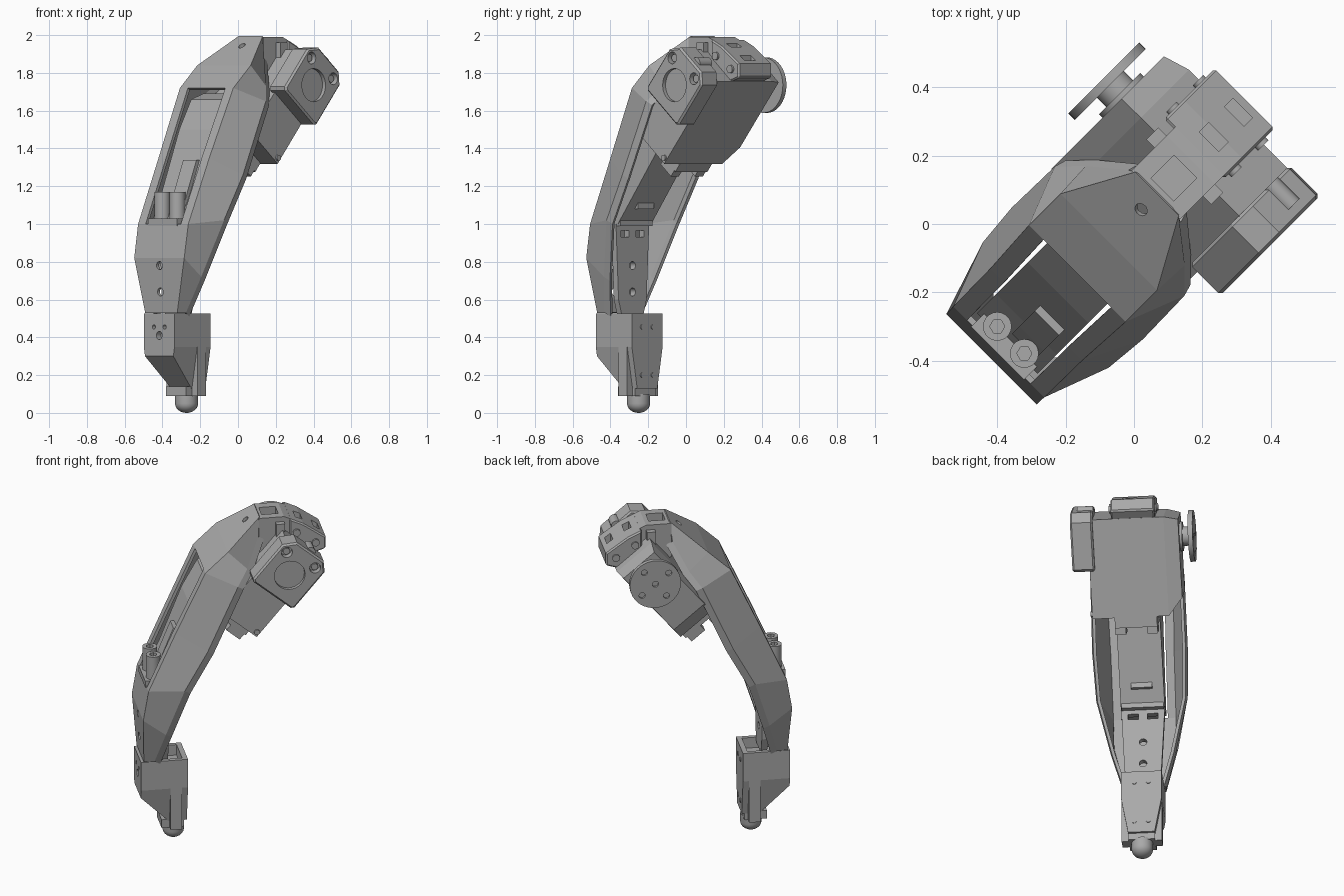
import bpy, bmesh, math
from mathutils import Vector

if "Cube" in bpy.data.objects:
    bpy.data.objects.remove(bpy.data.objects["Cube"])

grey = bpy.data.materials.new("plain grey")
grey.use_nodes = True
COLOUR = (0.4, 0.4, 0.4, 1)
grey.diffuse_color = COLOUR
grey.node_tree.nodes["Principled BSDF"].inputs["Base Color"].default_value = COLOUR

R = math.sqrt(0.5)
MID = -0.015          # sideways centre of the limb
AXIS = (0.24, 1.735)  # motor axis in the limb plane
TILT = math.radians(50)


def world(p, q, z):
    """p runs along the limb plane, q across it; the limb stands at 45 degrees."""
    return Vector(((p + q) * R, (p - q) * R, z))


def soften(ob):
    bpy.ops.object.select_all(action='DESELECT')
    ob.select_set(True)
    bpy.context.view_layer.objects.active = ob
    bpy.ops.object.shade_smooth_by_angle(angle=math.radians(35))


def finish(name, bm):
    bmesh.ops.recalc_face_normals(bm, faces=bm.faces)
    mesh = bpy.data.meshes.new(name)
    bm.to_mesh(mesh)
    bm.free()
    mesh.materials.append(grey)
    ob = bpy.data.objects.new(name, mesh)
    bpy.context.scene.collection.objects.link(ob)
    return ob


def loft(name, rings):
    """Closed solid through rings of (p, q, z) points."""
    bm = bmesh.new()
    loops = [[bm.verts.new(world(*c)) for c in ring] for ring in rings]
    n = len(loops[0])
    for a, b in zip(loops, loops[1:]):
        for i in range(n):
            bm.faces.new((a[i], a[(i + 1) % n], b[(i + 1) % n], b[i]))
    bm.faces.new(loops[0])
    bm.faces.new(loops[-1])
    return finish(name, bm)


def prism(name, outline, q0, q1):
    return loft(name, [[(p, q, z) for p, z in outline] for q in (q0, q1)])


def box(name, p0, p1, q0, q1, z0, z1):
    return prism(name, [(p0, z0), (p1, z0), (p1, z1), (p0, z1)], q0, q1)


def tilted(points):
    """Motor outline points (along, across) turned into (p, z)."""
    c, s = math.cos(TILT), math.sin(TILT)
    return [(AXIS[0] + a * c + b * s, AXIS[1] + a * s - b * c) for a, b in points]


def rod(name, start, end, radii, n=24):
    """Turned part from start to end; radii are (fraction, radius) pairs."""
    a, d = Vector(start), Vector(end) - Vector(start)
    u = d.orthogonal().normalized()
    v = d.normalized().cross(u)
    turn = [2 * math.pi * i / n for i in range(n)]
    ob = loft(name, [[a + d * f + (u * math.cos(t) + v * math.sin(t)) * r for t in turn]
                     for f, r in radii])
    soften(ob)
    return ob


def pin(name, start, end, r, n=20):
    return rod(name, start, end, [(0, r), (1, r)], n)


def modify(ob, kind, **settings):
    mod = ob.modifiers.new(kind.title(), kind)
    for key, value in settings.items():
        setattr(mod, key, value)
    deps = bpy.context.evaluated_depsgraph_get()
    deps.update()
    mesh = bpy.data.meshes.new_from_object(ob.evaluated_get(deps))
    ob.modifiers.clear()
    ob.data = mesh


def cut(ob, *cutters):
    for c in cutters:
        modify(ob, 'BOOLEAN', operation='DIFFERENCE', object=c, solver='EXACT')
        bpy.data.objects.remove(c)


# Hollow limb cover: outer line, half width, inner line, half width at each station
stations = [
    ((-.56, .53), .12, (-.50, .53), .125),
    ((-.575, .82), .187, (-.445, .72), .185),
    ((-.545, 1.0), .188, (-.35, 1.02), .26),
    ((-.39, 1.35), .19, (-.22, 1.26), .272),
    ((-.22, 1.72), .2, (-.045, 1.65), .268),
    ((-.09, 1.84), .2, (.02, 1.73), .205),
    ((.11, 1.995), .09, (.1, 1.88), .108)]
bm = bmesh.new()
rows = []
for (po, zo), wo, (pi, zi), wi in stations:
    win = wo * 0.7
    half = [(pi + .035, wi - .01, zi - .02), (pi, wi, zi), (po, wo, zo), (po, win, zo)]
    pts = half + [(p, -w, z) for p, w, z in reversed(half)]
    rows.append([bm.verts.new(world(p, MID + w, z)) for p, w, z in pts])
for k, (a, b) in enumerate(zip(rows, rows[1:])):
    for i in range(7):
        if not (i == 3 and k in (2, 3)):     # long window in the outer face
            bm.faces.new((a[i], a[i + 1], b[i + 1], b[i]))
cover = finish("limb_cover", bm)
modify(cover, 'SOLIDIFY', thickness=0.018, offset=-1)
holes = [pin("cutter", (-.7, MID, z), (-.5, MID, z), .022, 12) for z in (.64, .78)]
holes.append(pin("cutter", (0, MID, 2.02), (.1, MID, 1.85), .02, 12))
cut(cover, *holes)

# Inner link, back plate and bolts inside the cover
prism("inner_link", [(-.51, 1.0), (-.40, 1.0), (-.08, 1.42), (0, 1.6), (-.12, 1.69), (-.21, 1.66),
                     (-.30, 1.5), (-.43, 1.17)], MID - .125, MID + .125)
plate = loft("back_plate", [[(p, MID + s * w, z) for p, s in
                             ((-.45, -1), (-.415, -1), (-.415, 1), (-.45, 1))]
                            for z, w in ((.5, .075), (.6, .105), (1.02, .125))])
slots = [box("cutter", -.5, -.4, MID + s * .055 - .03, MID + s * .055 + .03, .93, .965) for s in (-1, 1)]
cut(plate, *slots, *[pin("cutter", (-.5, MID, z), (-.35, MID, z), .022, 12) for z in (.64, .78)])
box("plate_clip", -.46, -.385, MID - .12, MID + .12, .99, 1.03)
box("link_pad", -.335, -.315, MID - .06, MID + .06, 1.08, 1.15)
box("window_sill", -.55, -.48, MID - .11, MID + .11, .99, 1.03)
prism("link_fairing", [(-.48, 1.1), (-.4, 1.1), (-.36, 1.34), (-.385, 1.34), (-.45, 1.18)],
      MID - .01, MID + .09)
for s in (-1, 1):
    q = MID + s * .056
    bolt = pin("window_bolt", (-.495, q, 1.01), (-.495, q, 1.17), .042)
    cut(bolt, pin("cutter", (-.495, q, 1.15), (-.495, q, 1.2), .022, 6))
    soften(bolt)

# Foot bracket with tapering cheeks
bracket = prism("foot_bracket", [(-.575, .525), (-.305, .525), (-.305, .13), (-.41, .13),
                                 (-.575, .30)], MID - .115, MID + .115)
pocket = box("cutter", -.555, -.335, MID - .09, MID + .09, .46, .6)
front_holes = [pin("cutter", (-.6, MID + q, z), (-.54, MID + q, z), r, 12)
               for q, z, r in ((-.04, .455, .012), (.04, .455, .012), (0, .41, .022))]
trims = []
for s in (-1, 1):
    a, b, c = MID + s * .07, MID + s * .115, MID + s * .2
    trims.append(loft("cutter", [[(p, a, .1), (p, b, .35), (p, c, .35), (p, c, .1)]
                                 for p in (-.7, -.2)]))
cut(bracket, pocket, *front_holes, *trims)
for z in (.2, .455):
    for s in (-1, 1):
        pin("bracket_screw", (-.31, MID + s * .04, z), (-.3, MID + s * .04, z), .013, 12)
box("foot_pillar", -.405, -.34, MID - .115, MID + .115, .09, .37)
box("foot_block", -.45, -.32, MID - .075, MID + .075, .09, .14)
dome = [(math.sin(t * math.pi / 12) * .061, .05 - math.cos(t * math.pi / 12) * .05) for t in range(1, 7)]
rod("foot_tip", (-.37, MID, 0), (-.37, MID, .1), [(0, .004)] + [(z / .1, r) for r, z in dome] + [(1, .061)])

# Tilted motor body with a narrowed rear side
outline = [(-.43, -.125), (.14, -.125), (.14, .135), (-.43, .135)]
rear = [(-.33, -.11), (.12, -.11), (.12, .12), (-.33, .12)]
loft("motor_body", [[(p, q, z) for p, z in tilted(o)]
                    for q, o in ((.23, outline), (-.205, outline), (-.285, rear))])
for b in (-.105, .115):
    (p, z), = tilted([(-.405, b)])
    pin("body_screw", (p, .2, z), (p, .24, z), .016, 12)
prism("body_foot", tilted([(-.49, -.05), (-.42, -.05), (-.42, .13), (-.49, .13)]), MID - .12, MID + .12)
for s in (-1, 1):
    q = MID + s * .09
    prism("foot_lug", tilted([(-.53, .02), (-.48, .02), (-.48, .12), (-.53, .12)]), q - .03, q + .03)

# Chamfered motor head with round recess and corner screws
h, top_a = .155, .18
head = prism("motor_head", tilted([(-h, -h + .015), (-h + .015, -h), (top_a - .06, -h),
                                   (top_a, -h + .06), (top_a, h - .05), (top_a - .05, h),
                                   (-h + .015, h), (-h, h - .015)]), .2, .327)
modify(head, 'BEVEL', width=.01, segments=1, limit_method='ANGLE', angle_limit=math.radians(60))
corners = tilted([(.12, .09), (.1, -.105)])
cut(head, pin("cutter", (AXIS[0], .305, AXIS[1]), (AXIS[0], .4, AXIS[1]), .088, 32),
    *[pin("cutter", (p, .29, z), (p, .4, z), .032, 16) for p, z in corners])
for p, z in corners:
    pin("head_screw", (p, .28, z), (p, .312, z), .02, 12)
(p, z), = tilted([(.17, .02)])
pin("head_lug", (p, .2, z), (p, .29, z), .03, 16)

# Output hub and drilled disc
pin("hub_collar", (AXIS[0], -.30, AXIS[1]), (AXIS[0], -.25, AXIS[1]), .085, 32)
pin("hub", (AXIS[0], -.35, AXIS[1]), (AXIS[0], -.28, AXIS[1]), .055, 24)
disc = pin("output_disc", (AXIS[0], -.365, AXIS[1]), (AXIS[0], -.338, AXIS[1]), .147, 40)
drill = tilted([(0, 0), (.1, 0), (-.1, 0), (0, .1), (0, -.1)])
cut(disc, *[pin("cutter", (p, -.4, z), (p, -.352, z), .018, 12) for p, z in drill])
soften(disc)

# Top bracket sloping to the inside, with pit and slots
neck = prism("bracket_neck", [(.105, 1.99), (.25, 1.99), (.29, 1.972), (.29, 1.76), (.105, 1.78)],
             -.115, .085)
cut(neck, box("cutter", .13, .225, -.06, .035, 1.93, 2.1))
block = prism("bracket_block", [(.28, 1.977), (.36, 1.94), (.488, 1.85), (.488, 1.775),
                                (.38, 1.74), (.28, 1.75)], -.155, .093)
modify(block, 'BEVEL', width=.008, segments=1, limit_method='ANGLE', angle_limit=math.radians(60))
cut(block, box("cutter", .325, .365, MID - .04, MID + .04, 1.89, 2.1),
    box("cutter", .43, .465, MID - .04, MID + .04, 1.82, 2.1))
for q in (-.15, .09):
    for p, z in ((.32, 1.89), (.43, 1.82)):
        pin("bracket_bolt", (p, q - .015, z), (p, q + .015, z), .022, 12)
for q in (-.13, .1):
    prism("bracket_rib", [(.2, 1.96), (.25, 1.96), (.25, 1.85), (.2, 1.85)], q - .02, q + .02)
